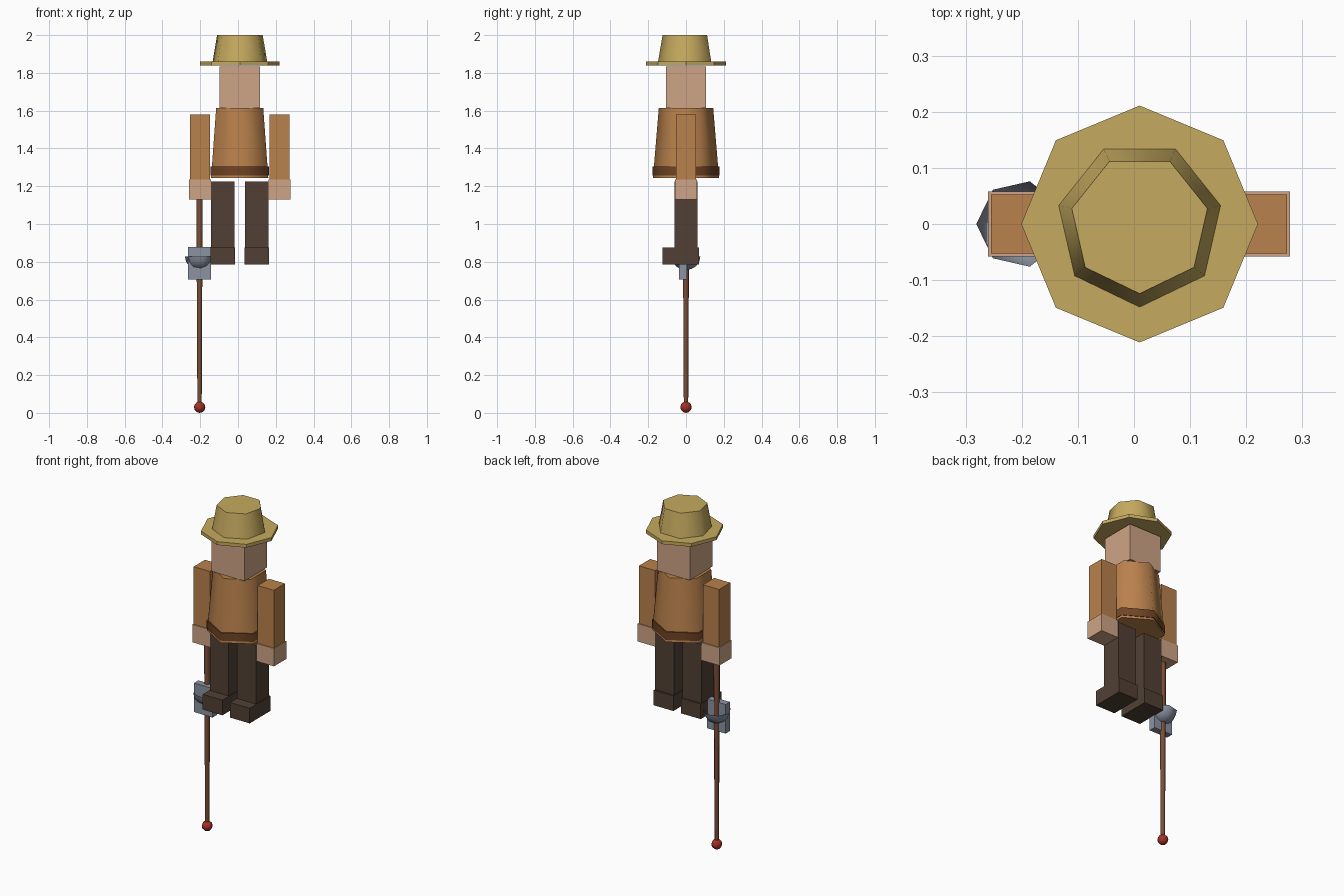
import bpy, bmesh, math

if "Cube" in bpy.data.objects:
    bpy.data.objects.remove(bpy.data.objects["Cube"])

CX = 0.009  # body centre line


def material(name, rgb):
    m = bpy.data.materials.new(name)
    m.diffuse_color = [(c / 255) ** 2.2 for c in rgb] + [1]
    m.use_nodes = True
    m.node_tree.nodes["Principled BSDF"].inputs["Base Color"].default_value = m.diffuse_color
    return m


STRAW = material("straw", (196, 168, 95))
SKIN = material("skin", (205, 163, 133))
SHIRT = material("orange_shirt", (184, 128, 77))
LEATHER = material("belt_brown", (112, 70, 42))
TROUSERS = material("dark_brown", (82, 66, 55))
WOOD = material("wood", (122, 79, 58))
STEEL = material("steel", (138, 146, 160))
RED = material("red", (165, 52, 42))


def finish(obj, name, mat, smooth=False):
    obj.name = name
    obj.data.materials.append(mat)
    if smooth:
        bpy.ops.object.shade_smooth_by_angle(angle=math.radians(65))
    return obj


def box(name, mat, x, y, z):
    """Box from (min, max) pairs on each axis."""
    bpy.ops.mesh.primitive_cube_add(size=1, location=[sum(p) / 2 for p in (x, y, z)])
    obj = bpy.context.object
    for v in obj.data.vertices:
        for i, p in enumerate((x, y, z)):
            v.co[i] *= p[1] - p[0]
    return finish(obj, name, mat)


def prism(name, mat, sides, r0, r1, z0, z1, x=CX, turn=-90, smooth=True):
    """Tapered prism with one corner at the angle `turn` in degrees."""
    bpy.ops.mesh.primitive_cone_add(vertices=sides, radius1=r0, radius2=r1,
                                    depth=z1 - z0, location=(x, 0, (z0 + z1) / 2))
    obj = bpy.context.object
    first = obj.data.vertices[0].co
    a = math.radians(turn) - math.atan2(first.y, first.x)
    for v in obj.data.vertices:
        px, py = v.co.x, v.co.y
        v.co.x = px * math.cos(a) - py * math.sin(a)
        v.co.y = px * math.sin(a) + py * math.cos(a)
    return finish(obj, name, mat, smooth)


# Hat
prism("hat_brim", STRAW, 8, 0.211, 0.211, 1.84, 1.86, CX + 0.001, smooth=False)
prism("hat_crown", STRAW, 7, 0.148, 0.124, 1.86, 2.0, CX + 0.001)

# Head, torso and belt
box("head", SKIN, (CX - 0.108, CX + 0.108), (-0.106, 0.106), (1.614, 1.833))
prism("torso", SHIRT, 6, 0.175, 0.144, 1.243, 1.614)
prism("belt", LEATHER, 6, 0.178, 0.178, 1.257, 1.304)

# Arms, hands, legs and feet on both sides
for side, s in (("left", -1), ("right", 1)):
    ax = CX + s * 0.211
    lx = CX + s * 0.09
    box(side + "_arm", SHIRT, (ax - 0.053, ax + 0.053), (-0.053, 0.053), (1.235, 1.58))
    box(side + "_hand", SKIN, (ax - 0.058, ax + 0.058), (-0.058, 0.058), (1.13, 1.236))
    box(side + "_leg", TROUSERS, (lx - 0.062, lx + 0.062), (-0.06, 0.06), (0.87, 1.225))
    box(side + "_foot", TROUSERS, (lx - 0.065, lx + 0.065), (-0.124, 0.07), (0.785, 0.875))

# Cane with guard plate, bowl and ball tip
SX = -0.203
prism("cane_shaft", WOOD, 7, 0.012, 0.018, 0.04, 1.2, SX, 180)
box("guard_plate", STEEL, (SX - 0.061, SX + 0.061), (-0.037, 0.004), (0.705, 0.878))

bpy.ops.mesh.primitive_uv_sphere_add(segments=7, ring_count=8, radius=0.078,
                                     location=(SX, 0, 0.828))
bowl = bpy.context.object
bm = bmesh.new()
bm.from_mesh(bowl.data)
bmesh.ops.delete(bm, geom=[v for v in bm.verts if v.co.z > 0.001], context='VERTS')
low = min(bm.verts, key=lambda v: v.co.z)
rim = max((v for v in bm.verts if abs(v.co.z) < 0.001), key=lambda v: -v.co.x)
turn = math.pi - math.atan2(rim.co.y, rim.co.x)
for v in bm.verts:
    px, py = v.co.x, v.co.y
    v.co.x = px * math.cos(turn) - py * math.sin(turn)
    v.co.y = px * math.sin(turn) + py * math.cos(turn)
    v.co.z *= 0.92
bm.to_mesh(bowl.data)
bm.free()
finish(bowl, "guard_bowl", STEEL, True)

bpy.ops.mesh.primitive_uv_sphere_add(segments=8, ring_count=6, radius=0.03,
                                     location=(SX, 0, 0.03))
finish(bpy.context.object, "cane_tip", RED, True)
